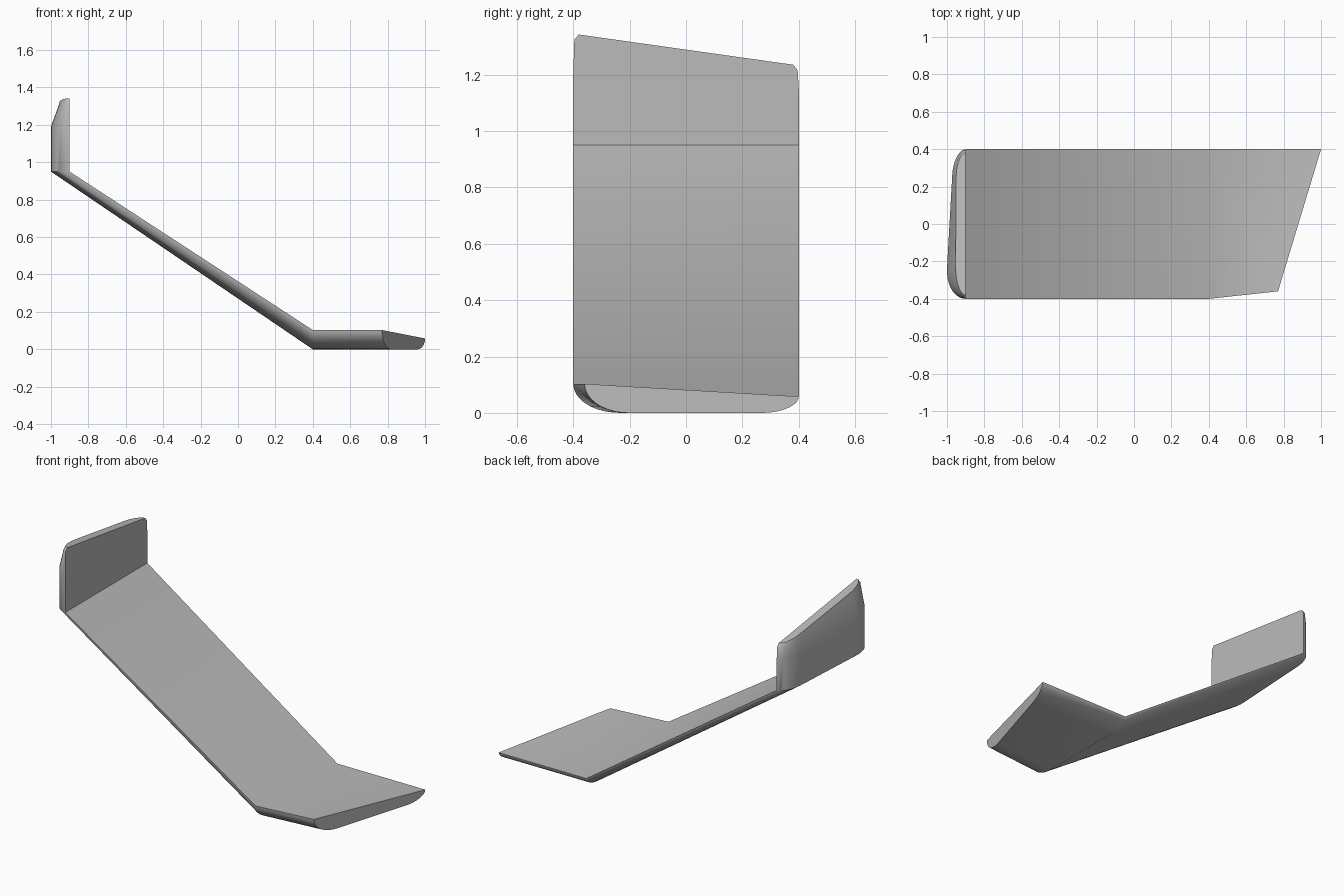
import bpy, bmesh, math

cube = bpy.data.objects.get("Cube")
if cube:
    bpy.data.objects.remove(cube, do_unlink=True)

ARC = 9  # segments in each rounded edge


def lerp(a, b, t):
    return a + (b - a) * t


def profile():
    """Aerofoil outline as (chord position 0-1, depth fraction 0-1), front to back."""
    front, back = 0.21, 0.17
    angles = [math.pi / 2 * i / ARC for i in range(ARC + 1)]
    pts = [(front * (1 - math.cos(a)), math.sin(a)) for a in angles]
    pts += [(1 - back * (1 - math.cos(a)), math.sin(a)) for a in reversed(angles)]
    return pts


def upright_section(z_front, z_back, half, thick_front, thick_back):
    """Level slice of the upright fin; its inner face lies at x = -0.9."""
    return [(-0.9 - f * lerp(thick_front, thick_back, t),
             lerp(-half, half, t), lerp(z_front, z_back, t)) for t, f in profile()]


def foot_section(x_front, x_back, y_front):
    """Vertical slice of the foot; its underside lies on the ground."""
    return [(lerp(x_front, x_back, t), lerp(y_front, 0.4, t),
             lerp(0.103, 0.058, t) * (1 - f)) for t, f in profile()]


# Slices from the top of the fin, down the slope, to the foot's slanted tip
sections = [
    upright_section(1.342, 1.235, 0.38, 0.055, 0.05),
    upright_section(1.325, 1.215, 0.396, 0.06, 0.055),
    upright_section(1.2, 1.15, 0.4, 0.109, 0.064),
    upright_section(0.95, 0.95, 0.4, 0.109, 0.064),
    foot_section(0.4, 0.4, -0.4),
    foot_section(0.77, 1.0, -0.36),
]

# Loft the slices into one closed shell
bm = bmesh.new()
rings = [[bm.verts.new(p) for p in s] for s in sections]
for a, b in zip(rings, rings[1:]):
    n = len(a)
    for i in range(n):
        j = (i + 1) % n
        bm.faces.new((a[i], a[j], b[j], b[i]))
bm.faces.new(rings[0])
bm.faces.new(rings[-1])
bmesh.ops.recalc_face_normals(bm, faces=bm.faces)

mesh = bpy.data.meshes.new("bent_wing")
bm.to_mesh(mesh)
bm.free()
wing = bpy.data.objects.new("bent_wing", mesh)
bpy.context.collection.objects.link(wing)

# Plain grey finish
grey = bpy.data.materials.new("light_grey")
grey.use_nodes = True
colour = (0.5, 0.5, 0.5, 1)
grey.diffuse_color = colour
grey.node_tree.nodes["Principled BSDF"].inputs["Base Color"].default_value = colour
mesh.materials.append(grey)

bpy.ops.object.select_all(action='DESELECT')
wing.select_set(True)
bpy.context.view_layer.objects.active = wing
bpy.ops.object.shade_smooth_by_angle(angle=math.radians(40))
